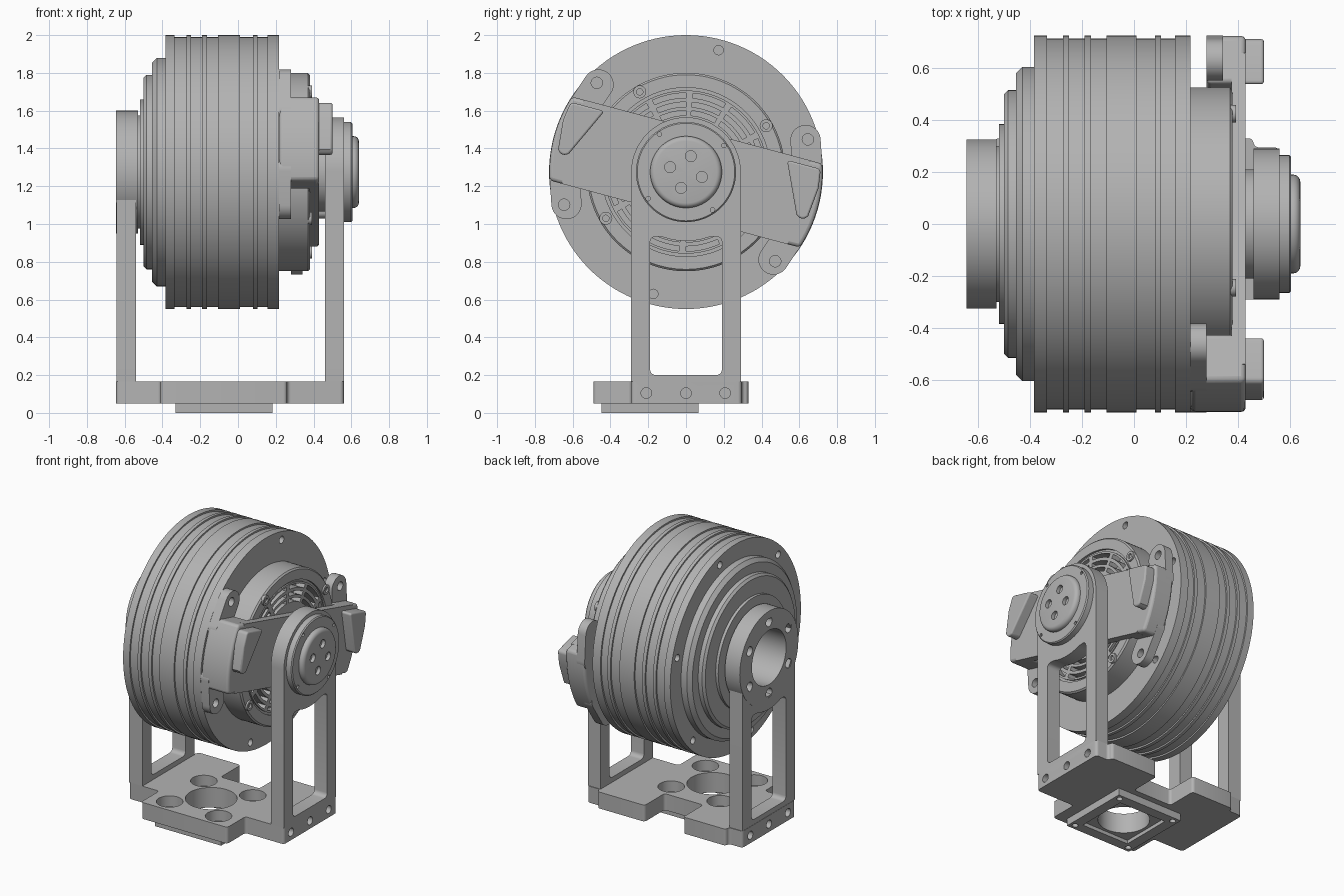
import bpy, bmesh, math
from mathutils import Matrix, Vector

AXIS_Z = 1.275      # height of the drum axis
TILT = -15          # lean of the cross arm, degrees

if "Cube" in bpy.data.objects:
    bpy.data.objects.remove(bpy.data.objects["Cube"], do_unlink=True)

grey = bpy.data.materials.new("machined grey")
grey.use_nodes = True
GREY = (0.45, 0.45, 0.45, 1)
grey.diffuse_color = GREY
grey.node_tree.nodes["Principled BSDF"].inputs["Base Color"].default_value = GREY


def arc(r, a0, a1, n=24, c=(0, 0)):
    steps = [math.radians(a0 + (a1 - a0) * i / n) for i in range(n + 1)]
    return [(c[0] + r * math.cos(t), c[1] + r * math.sin(t)) for t in steps]


def circle(r, c=(0, 0), n=24):
    return arc(r, 0, 360, n, c)[:-1]


def sector(r0, r1, a0, a1, n=10):
    return arc(r0, a0, a1, n) + arc(r1, a1, a0, n)


def box(x0, x1, y0, y1):
    return [(x0, y0), (x1, y0), (x1, y1), (x0, y1)]


def polar(r, angle):
    t = math.radians(angle)
    return (r * math.cos(t), r * math.sin(t))


def capsule(p, q, r):
    p, q = Vector(p), Vector(q)
    d = math.degrees(math.atan2(q.y - p.y, q.x - p.x))
    return arc(r, d + 90, d + 270, 16, p) + arc(r, d - 90, d + 90, 16, q)


def finish(name, bm, soft=0):
    bmesh.ops.recalc_face_normals(bm, faces=bm.faces)
    mesh = bpy.data.meshes.new(name)
    bm.to_mesh(mesh)
    bm.free()
    ob = bpy.data.objects.new(name, mesh)
    bpy.context.collection.objects.link(ob)
    mesh.materials.append(grey)
    if soft:
        mod = ob.modifiers.new("soft edges", "BEVEL")
        mod.width, mod.segments, mod.angle_limit = soft, 3, math.radians(40)
    smooth(ob)
    return ob


def smooth(ob):
    bpy.ops.object.select_all(action="DESELECT")
    ob.select_set(True)
    bpy.context.view_layer.objects.active = ob
    bpy.ops.object.shade_smooth_by_angle(angle=math.radians(30))


def prism(name, parts, axis="x", tilt=0, corner=0, soft=0):
    """Extrude each (outline, low, high) along x about the drum axis, or along z."""
    bm = bmesh.new()
    turn = Matrix.Rotation(math.radians(tilt), 4, "X")
    for outline, low, high in parts:
        if axis == "x":
            place = [turn @ Vector((low, a, b)) + Vector((0, 0, AXIS_Z)) for a, b in outline]
            step = Vector((high - low, 0, 0))
        else:
            place = [Vector((a, b, low)) for a, b in outline]
            step = Vector((0, 0, high - low))
        face = bm.faces.new([bm.verts.new(p) for p in place])
        out = bmesh.ops.extrude_face_region(bm, geom=[face])["geom"]
        bmesh.ops.translate(bm, verts=[v for v in out if isinstance(v, bmesh.types.BMVert)], vec=step)
    if corner:
        bm.normal_update()
        edges = [e for e in bm.edges
                 if abs((e.verts[1].co - e.verts[0].co).normalized().dot(step.normalized())) > 0.99
                 and e.calc_face_angle(0) > math.radians(50)]
        bmesh.ops.bevel(bm, geom=edges, offset=corner, segments=5, profile=0.5, affect="EDGES")
    return finish(name, bm, soft)


def lathe(name, profile, segs=112):
    bm = bmesh.new()
    verts = [bm.verts.new((x, 0, r)) for x, r in profile]
    edges = [bm.edges.new(pair) for pair in zip(verts, verts[1:])]
    bmesh.ops.spin(bm, geom=verts + edges, cent=(0, 0, 0), axis=(1, 0, 0),
                   angle=math.tau, steps=segs)
    bmesh.ops.remove_doubles(bm, verts=bm.verts, dist=0.0002)
    bmesh.ops.translate(bm, verts=bm.verts, vec=(0, 0, AXIS_Z))
    return finish(name, bm)


def cut(target, cutter):
    cutter.hide_render = True
    mod = target.modifiers.new("cut", "BOOLEAN")
    mod.operation, mod.solver, mod.object = "DIFFERENCE", "EXACT", cutter
    bpy.context.view_layer.objects.active = target
    bpy.ops.object.modifier_apply(modifier=mod.name)
    bpy.data.objects.remove(cutter, do_unlink=True)
    smooth(target)


# Ribbed drum with stepped rear
R, LOW = 0.725, 0.714
profile = [(-.4, 0), (-.4, .19), (-.535, .19), (-.535, .3), (-.52, .3), (-.52, .385), (-.5, .385),
           (-.5, .5), (-.485, .515), (-.455, .515), (-.455, .58), (-.43, .605), (-.385, .605)]
for start, end in [(-.385, -.335), (-.273, -.25), (-.19, -.165), (-.105, .01), (.08, .104), (.157, .218)]:
    profile += [(start, LOW), (start, R), (end, R), (end, LOW)]
profile[13:14] = []
profile[-1] = (.218, 0)
drum = lathe("drum", profile)
rim = [circle(.025, polar(.668, 15 + 60 * i), 16) for i in range(6)]
cut(drum, prism("rim_holes", [(c, .17, .3) for c in rim] + [(c, -.5, -.34) for c in rim]))

# Vented hub on the drum face
hub = lathe("vented_hub", [(.2, 0), (.2, .525), (.37, .525), (.38, .515), (.38, .447), (.365, .447),
                           (.365, .432), (.375, .432), (.375, 0)])
slots = [(sector(r, r + .026, a, a + 25), .31, .45)
         for r in (.3, .345, .393) for a in range(0, 360, 30)]
cut(hub, prism("vent_cutter", slots))
spots = [polar(.49, a) for a in (30, 120, 210, 300)]
lugs = prism("hub_lugs", [(circle(.034, p), .36, .392) for p in spots])
cut(lugs, prism("lug_holes", [(circle(.017, p, 16), .37, .42) for p in spots]))

# Tilted cross arm with wings, ears and raised pads
prism("cross_arm", [(box(-.62, .62, -.23, .23), .375, .43)], tilt=TILT)
lathe("arm_bearing", [(.4, 0), (.4, .21), (.47, .21), (.47, 0)], 64)
for side, label, back in ((-1, "front", .218), (1, "rear", .28)):
    def flip(points):
        return [(side * u, n) for u, n in points]
    prism(label + "_wing", [(flip(arc(.723, -18.5, 18.5) + [(.5, .23), (.5, -.23)]), back, .43)],
          tilt=TILT, soft=.018)
    prism(label + "_pad", [(flip([(.5, .2), (.685, .2), (.7, .1), (.685, -.06), (.66, -.085), (.625, -.07)]),
                            .42, .5)], tilt=TILT, corner=.02, soft=.012)
    for end in (-1, 1):
        ear = prism(label + "_ear", [(flip(capsule(polar(.655, 30 * end), polar(.645, 14 * end), .08)),
                                      back, back + .062)], tilt=TILT)
        cut(ear, prism("ear_hole", [(flip(circle(.03, polar(.668, 30 * end))), back + .02, .5)], tilt=TILT))

# Two windowed legs
floor = .165 - AXIS_Z
for label, x0, x1 in (("left_leg", .46, .56), ("right_leg", -.643, -.54)):
    leg = prism(label, [([(-.29, floor), (.29, floor)] + arc(.29, 0, 180, 40), x0, x1)])
    window = [(-.19, .2 - AXIS_Z), (.19, .2 - AXIS_Z), (.19, -.34)] + arc(.365, -70, -110, 12) + [(-.19, -.34)]
    cut(leg, prism("window_cutter", [(window, x0 - .1, x1 + .1)], corner=.03))
    if x0 < 0:
        cut(leg, prism("leg_bore", [(circle(.27, n=48), x0 - .1, x1 + .1)]))

# Bored boss on the right leg
boss = prism("bearing_boss", [(circle(.325, n=80), -.645, -.53)])
bolts = [(circle(.033, polar(.25, 30 + 60 * i)), -.7, -.59) for i in range(6)]
cut(boss, prism("boss_cutter", [(circle(.19, n=56), -.7, -.45)] + bolts))

# Hub cover and rounded cap on the left leg
cover = lathe("hub_cover", [(.55, 0), (.55, .265), (.598, .265), (.605, .258), (.605, 0)], 80)
cut(cover, prism("cover_holes", [(circle(.012, polar(.245, 35 + 90 * i), 12), .58, .65) for i in range(4)]))
cap = lathe("hub_cap", [(.59, 0), (.59, .19), (.612, .19)] +
            [(.612 + .028 * math.sin(t), .162 + .028 * math.cos(t)) for t in (.3, .6, .9, 1.2, 1.5)] +
            [(.64, 0)], 80)
cut(cap, prism("cap_holes", [(circle(.029, polar(.088, 73 + 90 * i)), .615, .7) for i in range(4)]))

# Base plate, notched behind and stepped forward
CX, CY = -.075, -.19
outline = [(-.645, -.29), (-.41, -.29), (-.41, -.49), (.26, -.49), (.26, -.29), (.56, -.29), (.56, .295),
           (.46, .295), (.46, .33), (.09, .33), (.09, .11), (-.21, .11), (-.21, .33), (-.54, .33),
           (-.54, .295), (-.645, .295)]
corners = [(sx, sy) for sx in (-1, 1) for sy in (-1, 1)]
base = prism("base_plate", [(outline, .05, .165)], axis="z", corner=.02)
wells = [(circle(.085, (CX + .19 * sx, CY + .19 * sy), 32), .09, .2) for sx, sy in corners]
cut(base, prism("well_cutter", [(circle(.165, (CX, CY), 48), 0, .2)] + wells, axis="z"))
screws = [circle(.028, (y, .105 - AXIS_Z)) for y in (-.21, 0, .207)]
cut(base, prism("screw_cutter", [(c, .52, .6) for c in screws] + [(c, -.7, -.605) for c in screws]))

# Square mounting pad underneath
pad = prism("mounting_pad", [(box(CX - .257, CX + .257, CY - .257, CY + .257), 0, .052)], axis="z")
recess = [(box(CX - .185, CX + .185, CY - .185, CY + .185), -.05, .025)]
pins = [(circle(.02, (CX + .22 * sx, CY + .22 * sy), 16), -.05, .03) for sx, sy in corners]
cut(pad, prism("pad_cutter", recess + pins, axis="z"))
cut(pad, prism("pad_bore", [(circle(.165, (CX, CY), 48), -.1, .2)], axis="z"))
